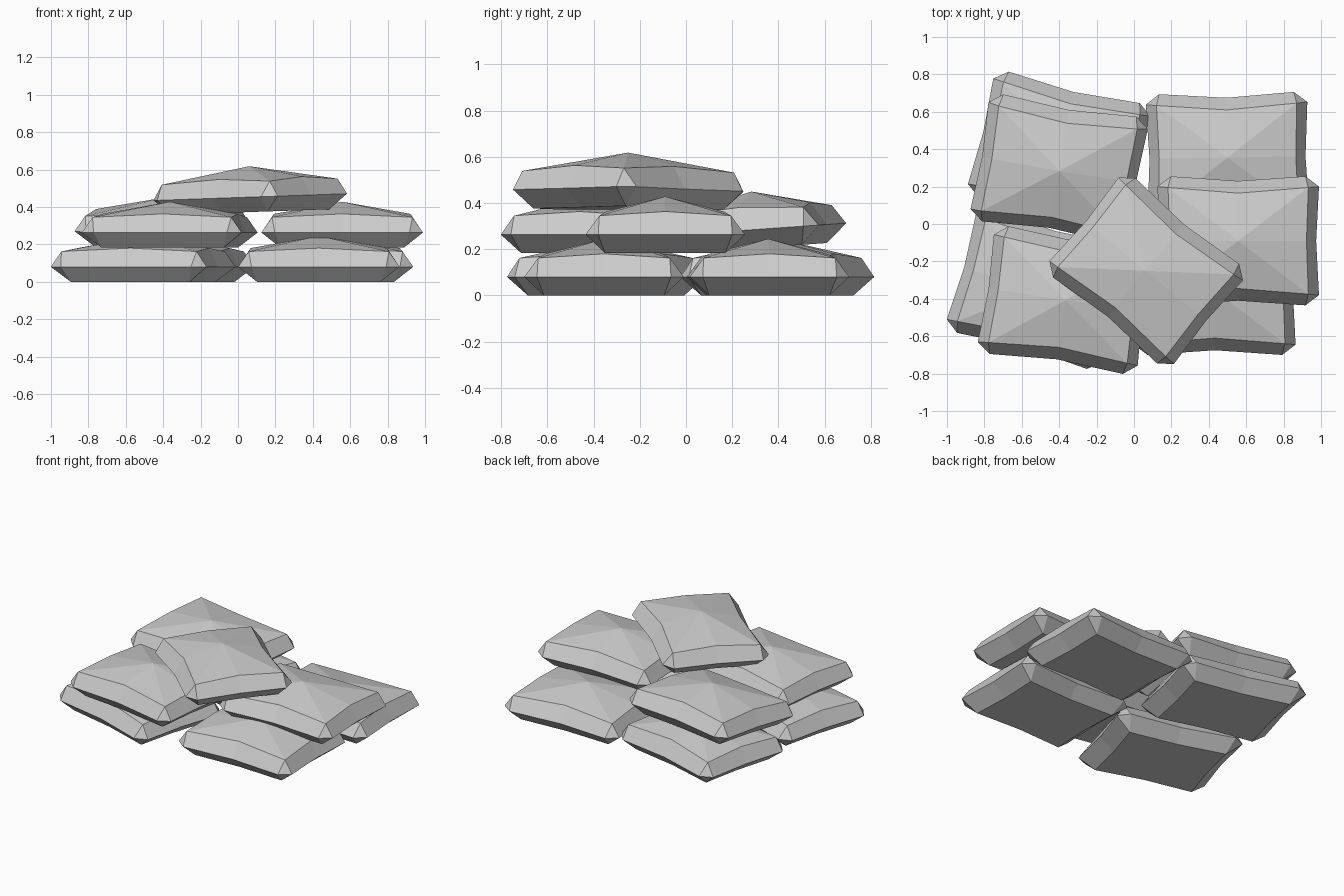
import bpy
import bmesh
from math import radians
from mathutils import Euler, Matrix, Vector

cube = bpy.data.objects.get("Cube")
if cube:
    bpy.data.objects.remove(cube, do_unlink=True)

# Plain cloth material
cloth = bpy.data.materials.new("light_grey_cloth")
cloth.use_nodes = True
cloth.diffuse_color = (0.6, 0.6, 0.6, 1)
bsdf = next(n for n in cloth.node_tree.nodes if n.type == "BSDF_PRINCIPLED")
bsdf.inputs["Base Color"].default_value = (0.6, 0.6, 0.6, 1)
bsdf.inputs["Roughness"].default_value = 0.9

QUADRANTS = ((1, 1), (-1, 1), (-1, -1), (1, -1))


def loop_points(mid_x, mid_y, corners, mid_z, corner_z):
    """Counter-clockwise loop: an edge middle, then its corner, for each quadrant."""
    points = []
    for i, (sx, sy) in enumerate(QUADRANTS):
        middle = (0, sy * mid_y) if i % 2 else (sx * mid_x, 0)
        points.append((*middle, mid_z))
        ordered = reversed(corners) if i % 2 else corners
        points += [(sx * x, sy * y, corner_z) for x, y in ordered]
    return points


def sandbag_mesh():
    bm = bmesh.new()

    def add(points):
        return [bm.verts.new(p) for p in points]

    bottom = add(loop_points(0.32, 0.245, [(0.33, 0.26)], 0, 0))
    seam = add(loop_points(0.417, 0.32, [(0.432, 0.29), (0.36, 0.345)], 0.08, 0.08))
    top = add(loop_points(0.365, 0.255, [(0.375, 0.285)], 0.18, 0.162))
    peak = bm.verts.new((0, 0, 0.245))

    # Flat underside and peaked top
    bm.faces.new(bottom[::-1])
    for i in range(len(top)):
        bm.faces.new((top[i], top[(i + 1) % len(top)], peak))

    # Sides: the seam's clipped corners close to single corners above and below
    inner = [0, 1, 1, 2, 3, 3, 4, 5, 5, 6, 7, 7]
    for i, a in enumerate(inner):
        j = (i + 1) % len(inner)
        b = inner[j]
        for ring in (top, bottom):
            face = [seam[i], seam[j], ring[b]]
            if a != b:
                face.append(ring[a])
            bm.faces.new(face)

    bmesh.ops.recalc_face_normals(bm, faces=bm.faces)
    mesh = bpy.data.meshes.new("sandbag")
    bm.to_mesh(mesh)
    bm.free()
    mesh.materials.append(cloth)
    return mesh


# Name, position, then tilt about x, tilt about y and turn in degrees
BAGS = [
    ("bottom_back_left_side_bag", (0.50, 0.355, 0), (0, 0, 1)),
    ("bottom_front_left_side_bag", (0.432, -0.355, 0), (0, 0, 0)),
    ("bottom_back_right_side_bag", (-0.40, 0.395, 0), (0, 0, -13.5)),
    ("bottom_front_right_side_bag", (-0.507, -0.346, 0), (0, 0, -15.5)),
    ("middle_back_right_side_bag", (-0.40, 0.30, 0.205), (4, 0, -9.5)),
    ("middle_front_right_side_bag", (-0.365, -0.407, 0.183), (0, 0, -8.5)),
    ("middle_left_side_bag", (0.557, -0.09, 0.183), (0, 0, 0)),
    ("top_bag", (0.068, -0.25, 0.373), (0, -2, -39.6)),
]

bag_mesh = sandbag_mesh()
for name, position, angles in BAGS:
    bag = bpy.data.objects.new(name, bag_mesh)
    bpy.context.collection.objects.link(bag)
    tilt_x, tilt_y, turn = (radians(a) for a in angles)
    # Turn in plan first, then tilt the whole bag
    spin = Euler((tilt_x, tilt_y, 0)).to_matrix() @ Matrix.Rotation(turn, 3, "Z")
    bag.matrix_world = Matrix.Translation(Vector(position)) @ spin.to_4x4()
